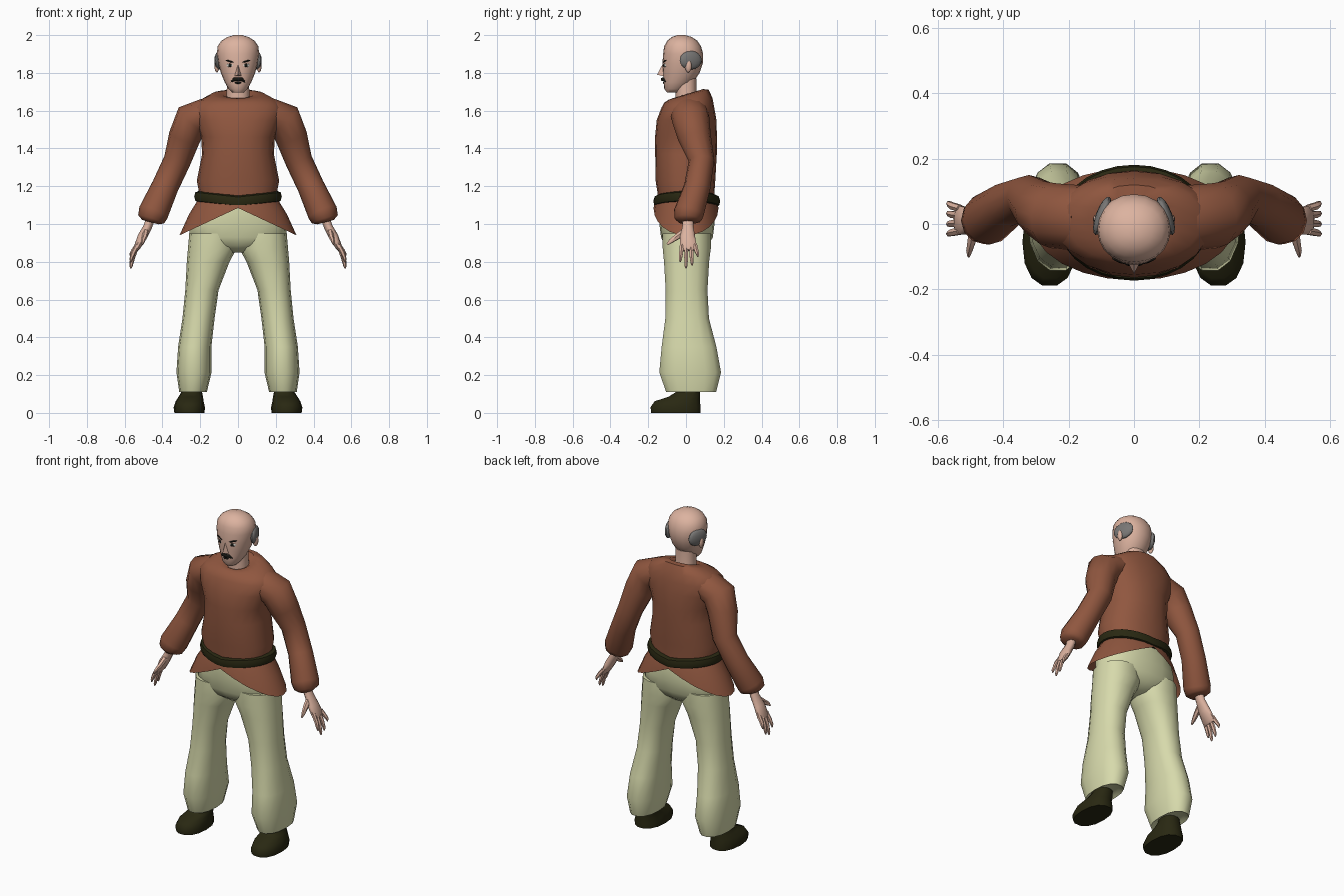
import bpy, bmesh, math
from mathutils import Vector, Matrix


def material(name, r, g, b):
    m = bpy.data.materials.new(name)
    m.diffuse_color = (r, g, b, 1)
    return m


SKIN = material("skin", 0.72, 0.45, 0.35)
SHIRT = material("rust cloth", 0.28, 0.095, 0.05)
PANTS = material("pale green cloth", 0.68, 0.70, 0.41)
DARK = material("dark leather", 0.022, 0.021, 0.006)
GREY = material("grey hair", 0.19, 0.185, 0.18)
BLACK = material("black", 0.008, 0.008, 0.006)
WHITE = material("eye white", 0.75, 0.72, 0.66)


def finish(name, bm, mat):
    bmesh.ops.recalc_face_normals(bm, faces=bm.faces)
    me = bpy.data.meshes.new(name)
    bm.to_mesh(me)
    bm.free()
    me.materials.append(mat)
    ob = bpy.data.objects.new(name, me)
    bpy.context.collection.objects.link(ob)
    return ob


def oval(c, u, v, n, p=2.2):
    """Superellipse ring around c with half axes u and v."""
    pts = []
    for i in range(n):
        a = 2 * math.pi * i / n
        ca, sa = math.cos(a), math.sin(a)
        k = math.copysign(abs(ca) ** (2 / p), ca)
        l = math.copysign(abs(sa) ** (2 / p), sa)
        pts.append(Vector(c) + Vector(u) * k + Vector(v) * l)
    return pts


def loft(name, rings, mat, cap=True, loop=False):
    bm = bmesh.new()
    vs = [[bm.verts.new(p) for p in r] for r in rings]
    n = len(vs[0])
    pairs = list(zip(vs, vs[1:])) + ([(vs[-1], vs[0])] if loop else [])
    for a, b in pairs:
        for i in range(n):
            j = (i + 1) % n
            bm.faces.new((a[i], a[j], b[j], b[i]))
    if cap and not loop:
        bm.faces.new(vs[0])
        bm.faces.new(vs[-1])
    return finish(name, bm, mat)


def stack(name, rows, mat, n=16, p=2.2, cap=True):
    """Rows of (z, cx, cy, rx, ry[, slope]); slope raises the ring's back."""
    rings = []
    for z, cx, cy, rx, ry, *s in rows:
        rings.append(oval((cx, cy, z), (rx, 0, 0), (0, ry, ry * (s[0] if s else 0)), n, p))
    return loft(name, rings, mat, cap)


def tube(name, rows, mat, n=12, side=1):
    """Rows of (x, y, z, ru, rv) along a path; rv lies along y."""
    pts = [Vector((r[0] * side, r[1], r[2])) for r in rows]
    rings = []
    for i, r in enumerate(rows):
        t = (pts[min(i + 1, len(pts) - 1)] - pts[max(i - 1, 0)]).normalized()
        y = Vector((0, 1, 0))
        v = (y - t * y.dot(t)).normalized()
        rings.append(oval(pts[i], t.cross(v) * r[3], v * r[4], n, 2))
    return loft(name, rings, mat)


def blob(name, c, r, mat, rot=None, seg=12):
    bm = bmesh.new()
    m = Matrix.Translation(c) @ (rot or Matrix()) @ Matrix.Diagonal((*r, 1))
    bmesh.ops.create_uvsphere(bm, u_segments=seg, v_segments=8, radius=1, matrix=m)
    return finish(name, bm, mat)


# Head and neck
stack("head", [
    (1.695, 0, -.065, .03, .035), (1.715, 0, -.06, .05, .055), (1.75, 0, -.04, .07, .078),
    (1.80, 0, -.025, .091, .097), (1.85, 0, -.018, .104, .107), (1.90, 0, -.015, .112, .106),
    (1.94, 0, -.018, .108, .098), (1.97, 0, -.02, .088, .08), (1.99, 0, -.022, .056, .052),
    (2.0, 0, -.025, .02, .02)], SKIN, 20, 2.1)
stack("neck", [(1.62, 0, .005, .064, .06), (1.70, 0, 0, .06, .055), (1.77, 0, .0, .058, .055)], SKIN)

# Nose wedge
bm = bmesh.new()
a, b, c, d, e = [bm.verts.new(p) for p in (
    (0, -.122, 1.85), (0, -.153, 1.79), (-.02, -.115, 1.782), (.02, -.115, 1.782), (0, -.10, 1.80))]
for f in ((a, c, b), (a, b, d), (c, d, b), (a, e, c), (a, d, e), (c, e, d)):
    bm.faces.new(f)
finish("nose", bm, SKIN)

# Moustache
tube("moustache", [(-.038, -.098, 1.75, .004, .006), (-.02, -.118, 1.766, .010, .009),
                   (0, -.125, 1.766, .010, .008), (.02, -.118, 1.766, .010, .009),
                   (.038, -.098, 1.75, .004, .006)], BLACK, 8)
blob("lower_lip_beard", (0, -.117, 1.748), (.018, .006, .006), BLACK)

# Torso of the tunic, with sloped collar
stack("tunic_body", [
    (1.10, 0, 0, .205, .15), (1.16, 0, 0, .205, .15), (1.23, 0, -.003, .218, .158),
    (1.37, 0, 0, .19, .163), (1.46, 0, 0, .195, .164), (1.55, 0, .003, .23, .158),
    (1.615, 0, .01, .245, .14), (1.655, 0, .012, .205, .128, .1), (1.685, 0, .015, .14, .105, .25),
    (1.69, 0, .01, .085, .08, .3), (1.67, 0, .01, .06, .06, .25)], SHIRT, 20)

# Flared tunic tail, lowest at the sides
rows = []
for f, rx, ry in ((0, .205, .15), (.45, .26, .165), (1, .31, .172)):
    ring = oval((0, 0, 0), (rx, 0, 0), (0, ry, 0), 24, 2)
    for q in ring:
        q.z = 1.14 * (1 - f) + (1.085 - .145 * abs(q.x) / rx) * f
    rows.append(ring)
loft("tunic_tail", rows, SHIRT, cap=False)

# Belt
rings = []
for i in range(28):
    t = 2 * math.pi * i / 28
    ct, st = math.cos(t), math.sin(t)
    rings.append(oval((.208 * ct, .004 + .153 * st, 1.12 + .025 * abs(ct)),
                      (.024 * ct, .024 * st, 0), (0, 0, .03), 8, 2.4))
loft("belt", rings, DARK, loop=True)

# Trouser seat
stack("trouser_seat", [
    (.85, 0, .005, .05, .07), (.885, 0, .003, .2, .115), (.93, 0, .005, .258, .137),
    (1.0, 0, .005, .255, .146), (1.06, 0, .003, .235, .15), (1.13, 0, 0, .19, .14)], PANTS, 20)

for s, tag in ((1, "left"), (-1, "right")):
    # Trouser leg
    stack(tag + "_trouser_leg", [(z, s * cx, cy, rx, ry) for z, cx, cy, rx, ry in (
        (.125, .238, .025, .055, .10), (.11, .238, .027, .073, .135), (.215, .233, .022, .093, .167),
        (.35, .229, .016, .088, .148), (.5, .209, .006, .085, .118), (.65, .191, .003, .088, .113),
        (.8, .158, .003, .113, .122), (.87, .136, .004, .129, .13), (.95, .135, .004, .123, .13))],
        PANTS, 14, 2.3)
    # Shoe
    stack(tag + "_shoe", [(z, s * cx, cy, rx, ry) for z, cx, cy, rx, ry in (
        (0, .257, -.053, .08, .134), (.03, .258, -.055, .083, .136), (.062, .256, -.046, .074, .122),
        (.085, .25, -.01, .065, .085), (.11, .245, .01, .055, .065), (.15, .24, .015, .05, .06))],
        DARK, 14, 2.3)
    # Sleeve
    tube(tag + "_sleeve", [
        (.16, .018, 1.59, .08, .10), (.245, .025, 1.552, .095, .1), (.283, .045, 1.46, .085, .088),
        (.322, .082, 1.335, .072, .068), (.385, .06, 1.2, .071, .07), (.448, .015, 1.06, .08, .08),
        (.46, .01, 1.025, .072, .072), (.464, .01, 1.01, .045, .05)], SHIRT, 12, s)
    # Palm, fingers and thumb
    tube(tag + "_palm", [
        (.455, .01, 1.05, .024, .032), (.478, .01, .985, .023, .031), (.508, .008, .93, .025, .042),
        (.535, .013, .875, .017, .047), (.542, .014, .86, .01, .04)], SKIN, 10, s)
    for k, (y0, y1, z1) in enumerate(((-.022, -.03, .80), (.002, .0, .765), (.026, .032, .78), (.048, .062, .825))):
        tube(f"{tag}_finger_{k + 1}", [
            (.532, y0, .89, .012, .012), (.555, (y0 + y1) / 2, (.89 + z1) / 2, .012, .012),
            (.566, y1, z1 + .015, .009, .009), (.568, y1, z1, .004, .004)], SKIN, 6, s)
    tube(tag + "_thumb", [
        (.488, -.01, .96, .016, .018), (.495, -.05, .93, .014, .016),
        (.503, -.082, .908, .01, .012), (.505, -.1, .892, .004, .005)], SKIN, 6, s)
    # Side hair and ear
    blob(tag + "_side_hair", (s * .097, .025, 1.867), (.02, .062, .05), GREY,
         Matrix.Rotation(s * math.radians(20), 4, 'Z'), 16)
    blob(tag + "_ear", (s * .112, .012, 1.836), (.013, .018, .034), SKIN,
         Matrix.Rotation(s * math.radians(-12), 4, 'Z'))
    # Eye, pupil and brow
    turn = Matrix.Rotation(s * math.radians(22), 4, 'Z')
    blob(tag + "_eye", (s * .044, -.113, 1.84), (.019, .004, .009), WHITE, turn)
    blob(tag + "_pupil", (s * .042, -.115, 1.84), (.011, .0045, .0095), BLACK, turn)
    blob(tag + "_brow", (s * .046, -.113, 1.862), (.024, .0045, .0045), BLACK,
         turn @ Matrix.Rotation(s * math.radians(-14), 4, 'Y'))

# Smooth shading
bpy.ops.object.select_all(action='DESELECT')
for ob in bpy.context.collection.objects:
    ob.select_set(True)
    bpy.context.view_layer.objects.active = ob
bpy.ops.object.shade_smooth_by_angle(angle=math.radians(50))
